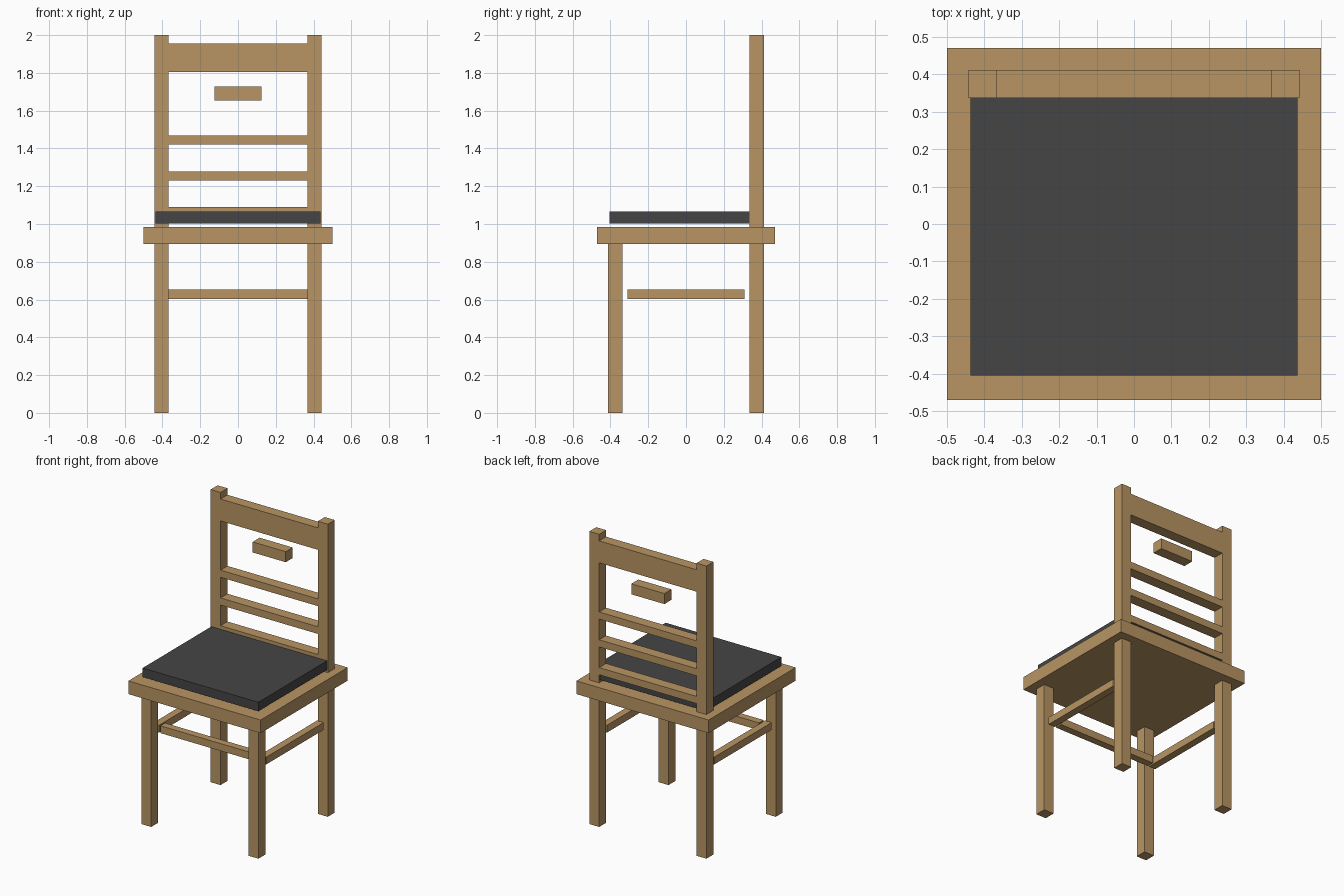
import bpy

if "Cube" in bpy.data.objects:
    bpy.data.objects.remove(bpy.data.objects["Cube"])


def material(name, color):
    m = bpy.data.materials.new(name)
    m.diffuse_color = color
    m.use_nodes = True
    m.node_tree.nodes["Principled BSDF"].inputs["Base Color"].default_value = m.diffuse_color
    return m


wood = material("wood", (0.48, 0.30, 0.125, 1))
fabric = material("dark_fabric", (0.06, 0.06, 0.06, 1))


def box(name, x, y, z, mat=wood):
    """Box from (min, max) pairs on each axis."""
    bpy.ops.mesh.primitive_cube_add(size=1)
    o = bpy.context.object
    o.name = name
    for v in o.data.vertices:
        v.co = [lo if c < 0 else hi for c, (lo, hi) in zip(v.co, (x, y, z))]
    o.data.materials.append(mat)
    return o


def pair(name, x, y, z):
    """The same box on the right and left."""
    box(name + "_right", x, y, z)
    box(name + "_left", (-x[1], -x[0]), y, z)


BACK = (0.337, 0.412)

# Seat board and cushion
box("seat", (-0.5, 0.5), (-0.47, 0.47), (0.895, 0.985))
box("cushion", (-0.4375, 0.4375), (-0.405, 0.405), (1.003, 1.065), fabric)

# Legs and tall back posts
pair("front_leg", (0.368, 0.443), (-0.412, -0.337), (0, 0.9))
pair("back_post", (0.368, 0.443), BACK, (0, 2))

# Backrest: top rail, small loose block, three slats
box("top_rail", (-0.37, 0.37), BACK, (1.805, 1.955))
box("back_block", (-0.125, 0.125), BACK, (1.655, 1.727))
for i in range(3):
    z = 1.04 + i * 0.19
    box(f"back_slat_{i + 1}", (-0.37, 0.37), BACK, (z, z + 0.049))

# Stretchers between the legs
pair("side_stretcher", (0.381, 0.431), (-0.31, 0.31), (0.602, 0.652))
box("front_stretcher", (-0.37, 0.37), (-0.31, -0.26), (0.602, 0.652))
